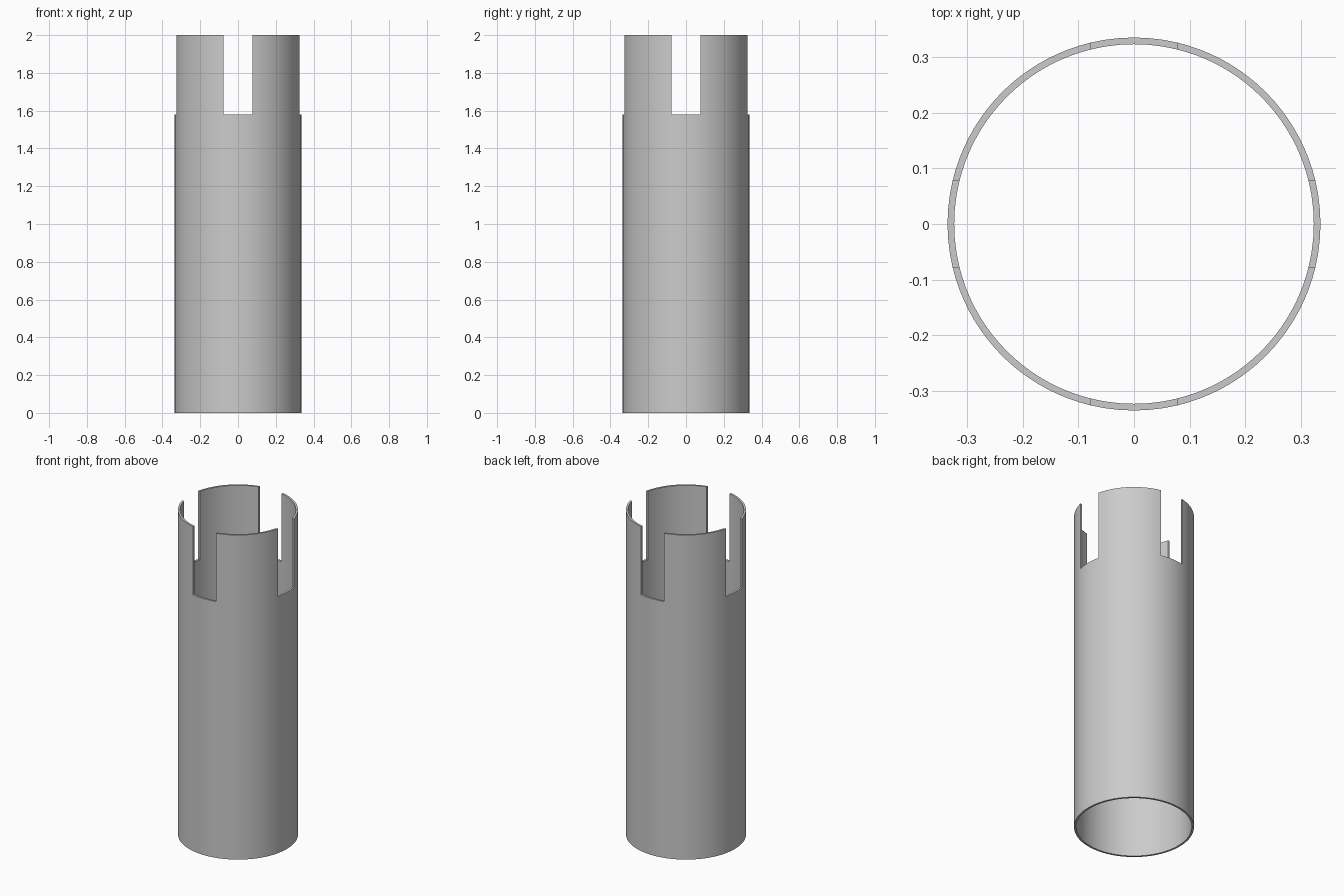
import bpy, bmesh
from math import asin, cos, sin, pi

cube = bpy.data.objects.get("Cube")
if cube:
    bpy.data.objects.remove(cube, do_unlink=True)

OUTER, INNER = 0.335, 0.323
SLOT_HALF, SLOT_Z, TOP_Z = 0.078, 1.58, 2.0
SLOT_STEPS, TAB_STEPS = 6, 18
QUARTER = SLOT_STEPS + TAB_STEPS


def ring(bm, radius):
    """Circle of points whose slot edges sit on parallel-sided cuts."""
    half = asin(SLOT_HALF / radius)
    points = []
    for q in range(4):
        for i in range(QUARTER):
            if i < SLOT_STEPS:
                a = -half + 2 * half * i / SLOT_STEPS
            else:
                a = half + (pi / 2 - 2 * half) * (i - SLOT_STEPS) / TAB_STEPS
            a += q * pi / 2
            points.append(bm.verts.new((radius * cos(a), radius * sin(a), 0)))
    return points


def raise_faces(bm, faces, height):
    """Extrude faces upward and return the new caps."""
    geom = bmesh.ops.extrude_face_region(bm, geom=faces)["geom"]
    verts = [g for g in geom if isinstance(g, bmesh.types.BMVert)]
    bmesh.ops.translate(bm, verts=verts, vec=(0, 0, height))
    return [g for g in geom if isinstance(g, bmesh.types.BMFace)]


# Flat ring with tab segments marked
bm = bmesh.new()
tab_mark = bm.faces.layers.int.new("tab")
outer, inner = ring(bm, OUTER), ring(bm, INNER)
count = len(outer)
base = []
for i in range(count):
    j = (i + 1) % count
    face = bm.faces.new((outer[i], outer[j], inner[j], inner[i]))
    face[tab_mark] = int(i % QUARTER >= SLOT_STEPS)
    base.append(face)

# Tube wall, then the four tabs between the slots
caps = raise_faces(bm, base, SLOT_Z)
raise_faces(bm, [f for f in caps if f[tab_mark]], TOP_Z - SLOT_Z)
bmesh.ops.recalc_face_normals(bm, faces=bm.faces)
bm.faces.layers.int.remove(tab_mark)

mesh = bpy.data.meshes.new("slotted_tube")
bm.to_mesh(mesh)
bm.free()
tube = bpy.data.objects.new("slotted_tube", mesh)
bpy.context.collection.objects.link(tube)

# Plain grey material
grey = bpy.data.materials.new("light_grey")
grey.use_nodes = True
grey.diffuse_color = (0.6, 0.6, 0.6, 1)
grey.node_tree.nodes["Principled BSDF"].inputs["Base Color"].default_value = grey.diffuse_color
mesh.materials.append(grey)

# Smooth walls with crisp rims
bpy.ops.object.select_all(action="DESELECT")
tube.select_set(True)
bpy.context.view_layer.objects.active = tube
bpy.ops.object.shade_smooth_by_angle()
